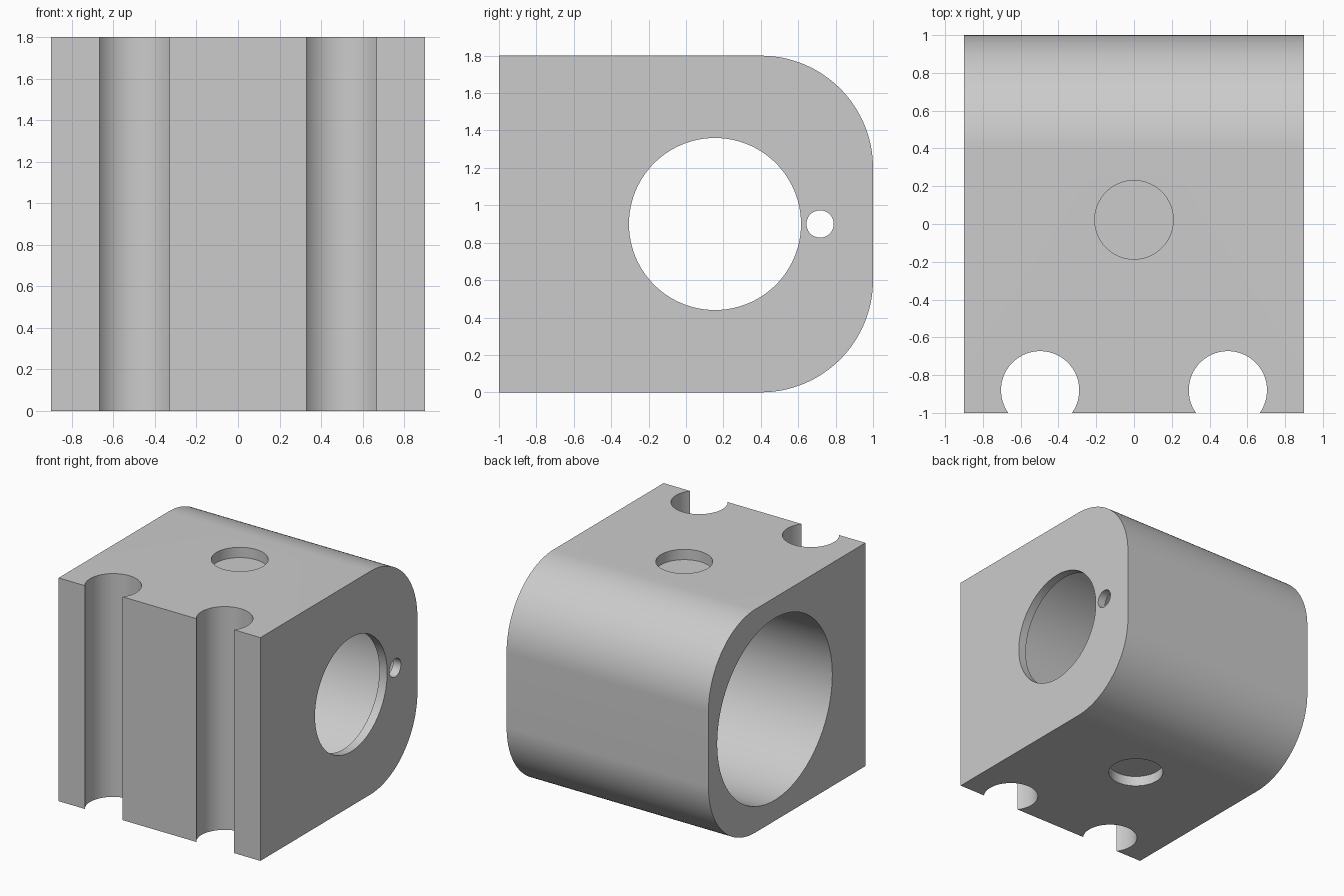
import bpy
import math

default = bpy.data.objects.get("Cube")
if default:
    bpy.data.objects.remove(default, do_unlink=True)

WIDTH, HEIGHT, ROUND = 1.8, 1.8, 0.6
MID = HEIGHT / 2

gray = bpy.data.materials.new("plain gray")
gray.use_nodes = True
COLOR = (0.6, 0.6, 0.6, 1)
gray.diffuse_color = COLOR
gray.node_tree.nodes["Principled BSDF"].inputs["Base Color"].default_value = COLOR


def arc(cy, cz, start, steps=32):
    """Quarter circle in the y-z plane."""
    angles = [start + math.pi / 2 * i / steps for i in range(steps + 1)]
    return [(cy + ROUND * math.cos(a), cz + ROUND * math.sin(a)) for a in angles]


# Block: side profile with rounded back corners, extruded across the width
profile = [(-1, 0)] + arc(1 - ROUND, ROUND, -math.pi / 2)
profile += arc(1 - ROUND, HEIGHT - ROUND, 0) + [(-1, HEIGHT)]
n = len(profile)
verts = [(x, y, z) for x in (-WIDTH / 2, WIDTH / 2) for y, z in profile]
faces = [tuple(reversed(range(n))), tuple(range(n, 2 * n))]
faces += [(i, (i + 1) % n, n + (i + 1) % n, n + i) for i in range(n)]
mesh = bpy.data.meshes.new("housing_block")
mesh.from_pydata(verts, [], faces)
block = bpy.data.objects.new("housing_block", mesh)
bpy.context.collection.objects.link(block)
mesh.materials.append(gray)


def drill(name, axis, radius, start, end, a, b, sides=96):
    """Cut a round hole along x (at y=a, z=b) or along z (at x=a, y=b)."""
    mid = (start + end) / 2
    along_x = axis == "x"
    bpy.ops.mesh.primitive_cylinder_add(
        vertices=sides, radius=radius, depth=end - start,
        location=(mid, a, b) if along_x else (a, b, mid),
        rotation=(0, math.pi / 2 if along_x else 0, 0))
    cutter = bpy.context.object
    cutter.name = name
    cutter.hide_render = True
    cutter.data.materials.append(gray)
    mod = block.modifiers.new(name, "BOOLEAN")
    mod.operation = "DIFFERENCE"
    mod.solver = "EXACT"
    mod.object = cutter
    bpy.context.view_layer.objects.active = block
    bpy.ops.object.modifier_apply(modifier=mod.name)
    bpy.data.objects.remove(cutter, do_unlink=True)


# Main bore, leaving a thin wall with a smaller opening and a pin hole
drill("main_bore", "x", 0.733, -1.2, 0.83, 0.155, MID, 128)
drill("wall_opening", "x", 0.46, 0.5, 1.2, 0.155, MID)
drill("pin_hole", "x", 0.073, 0.5, 1.2, 0.717, MID, 48)

# Shallow round recesses above and below
drill("top_recess", "z", 0.208, HEIGHT - 0.083, HEIGHT + 0.3, 0, 0.022)
drill("bottom_recess", "z", 0.208, -0.3, 0.083, 0, 0.022)

# Vertical grooves down the front
for side in (-1, 1):
    drill("front_groove", "z", 0.207, -0.3, HEIGHT + 0.3, side * 0.497, -0.88)

bpy.ops.object.select_all(action="DESELECT")
block.select_set(True)
bpy.context.view_layer.objects.active = block
bpy.ops.object.shade_smooth_by_angle(angle=math.radians(30))
